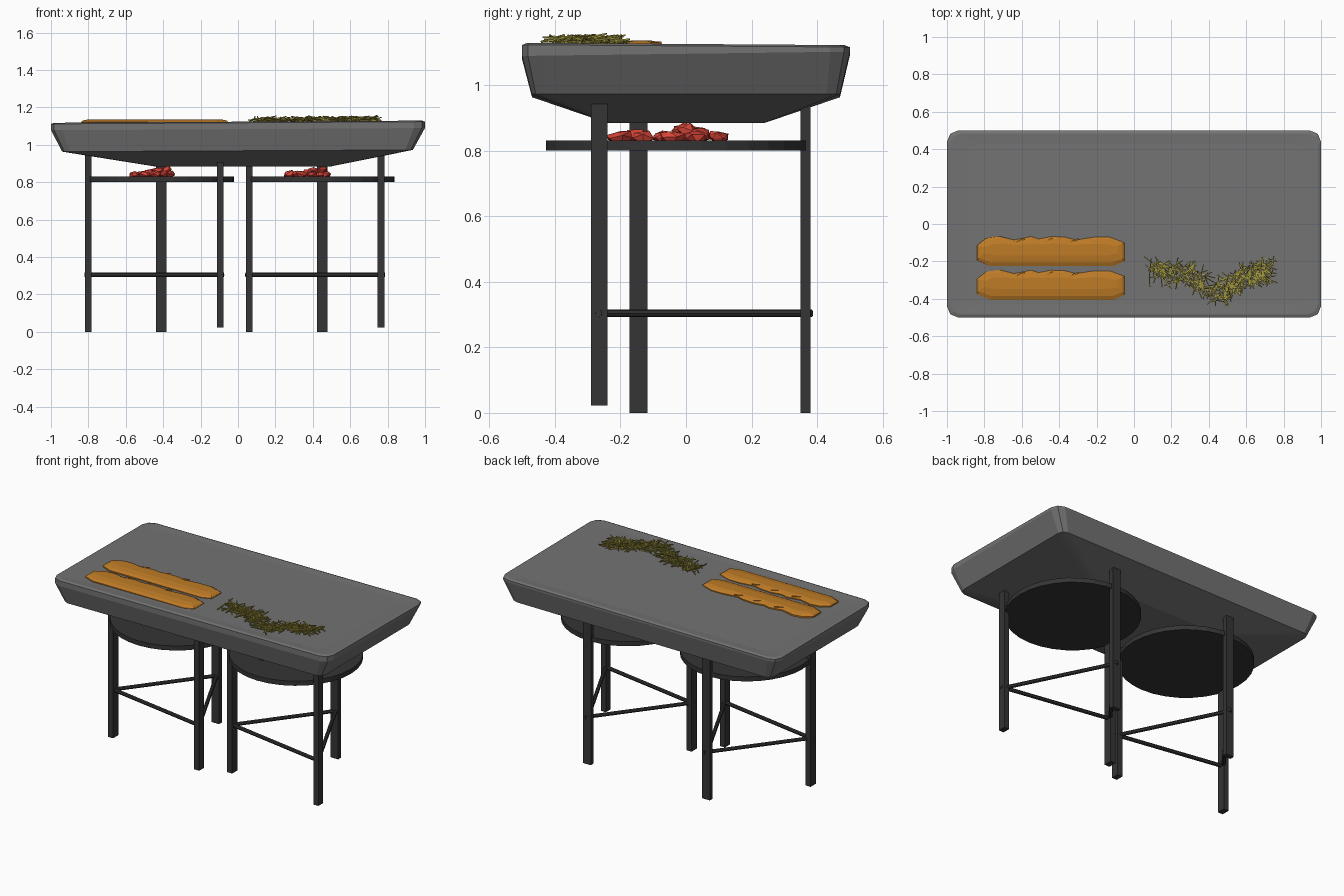
import bpy, bmesh, math, random
from mathutils import Vector, Matrix, Euler

if "Cube" in bpy.data.objects:
    bpy.data.objects.remove(bpy.data.objects["Cube"])

random.seed(7)


def mat(name, c):
    m = bpy.data.materials.new(name)
    m.diffuse_color = (*c, 1)
    m.use_nodes = True
    m.node_tree.nodes["Principled BSDF"].inputs["Base Color"].default_value = m.diffuse_color
    return m


STONE = mat("stone_grey", (0.17, 0.17, 0.17))
IRON = mat("iron", (0.035, 0.035, 0.035))
CRUST = mat("crust", (0.52, 0.2, 0.02))
STRAW = mat("straw", (0.36, 0.31, 0.05))
EMBER = mat("ember", (0.7, 0.06, 0.04))


def finish(bm, name, m):
    bmesh.ops.recalc_face_normals(bm, faces=bm.faces)
    me = bpy.data.meshes.new(name)
    bm.to_mesh(me)
    bm.free()
    me.materials.append(m)
    ob = bpy.data.objects.new(name, me)
    bpy.context.collection.objects.link(ob)
    return ob


def loft(bm, rings):
    rows = [[bm.verts.new(p) for p in r] for r in rings]
    n = len(rows[0])
    for a, b in zip(rows, rows[1:]):
        for i in range(n):
            bm.faces.new((a[i], a[(i + 1) % n], b[(i + 1) % n], b[i]))
    bm.faces.new(rows[0][::-1])
    bm.faces.new(rows[-1])


def box(bm, size, mtx):
    bmesh.ops.create_cube(bm, size=1, matrix=mtx @ Matrix.Diagonal((*size, 1)))


def top_z(x, y):
    # the slab top is very slightly tilted
    return 1.12 + 0.006 * x - 0.007 * y


def rounded(x0, x1, y0, y1, r, z, steps=2):
    pts = []
    for cx, cy, a0 in ((x1 - r, y1 - r, 0), (x0 + r, y1 - r, 90),
                       (x0 + r, y0 + r, 180), (x1 - r, y0 + r, 270)):
        for k in range(steps + 1):
            a = math.radians(a0 + 90 * k / steps)
            x, y = cx + r * math.cos(a), cy + r * math.sin(a)
            pts.append((x, y, z(x, y) if callable(z) else z))
    return pts


# stone slab, tapering underneath
bm = bmesh.new()
loft(bm, [
    rounded(-0.45, 0.5, -0.24, 0.24, 0.03, 0.885),
    rounded(-0.94, 0.935, -0.47, 0.47, 0.04, lambda x, y: 0.968 + 0.005 * x),
    rounded(-1, 1, -0.5, 0.5, 0.06, lambda x, y: top_z(x, y) - 0.03 + 0.02 * y),
    rounded(-1, 1, -0.5, 0.5, 0.06, lambda x, y: top_z(x, y) - 0.006),
    rounded(-0.985, 0.985, -0.485, 0.485, 0.06, top_z),
    rounded(-0.9, 0.9, -0.43, 0.43, 0.06, lambda x, y: top_z(x, y) - 0.004),
])
finish(bm, "stone_slab", STONE)


def brazier(tag, cx, coal_shift):
    c = Vector((cx, -0.03, 0))
    # round fire plate
    bm = bmesh.new()
    bmesh.ops.create_cone(bm, cap_ends=True, segments=32, radius1=0.398, radius2=0.398,
                          depth=0.03, matrix=Matrix.Translation(c + Vector((0, 0, 0.816))))
    finish(bm, tag + "_fire_plate", IRON)

    # three flat legs: offset x, y, width x, width y, bottom
    legs = [(-0.38, -0.115, 0.036, 0.054, 0), (0.01, 0.395, 0.056, 0.03, 0),
            (0.325, -0.235, 0.036, 0.05, 0.022)]
    bm = bmesh.new()
    for x, y, wx, wy, z0 in legs:
        box(bm, (wx, wy, 0.95 - z0),
            Matrix.Translation(c + Vector((x, y, (0.95 + z0) / 2))))
    finish(bm, tag + "_legs", IRON)

    # triangle of brace rods
    bm = bmesh.new()
    for i in range(3):
        a = c + Vector((legs[i][0], legs[i][1], 0.304))
        b = c + Vector((legs[(i + 1) % 3][0], legs[(i + 1) % 3][1], 0.304))
        d = b - a
        rot = d.to_track_quat('Z', 'Y').to_matrix().to_4x4()
        bmesh.ops.create_cone(bm, cap_ends=True, segments=8, radius1=0.012, radius2=0.012,
                              depth=d.length + 0.04,
                              matrix=Matrix.Translation((a + b) / 2) @ rot)
    finish(bm, tag + "_braces", IRON)

    # pile of faceted embers
    bm = bmesh.new()
    spots = [(-0.13, -0.12, 0), (-0.08, -0.17, 0), (-0.02, -0.1, 0), (-0.1, -0.03, 0),
             (-0.05, 0.04, 0), (0.02, -0.04, 0), (0.05, 0.06, 0), (0, 0.13, 0),
             (0.05, -0.01, 0), (-0.01, 0.02, 0.023), (0.04, 0.03, 0.026), (-0.03, 0.07, 0.01)]
    for x, y, z in spots:
        s = random.uniform(0.75, 1.1)
        m = (Matrix.Translation(c + Vector((x + coal_shift, y, 0.841 + z)))
             @ Matrix.Diagonal((1.25 * s, 1.25 * s, 0.7 * s, 1))
             @ Euler([random.uniform(0, 6) for _ in range(3)]).to_matrix().to_4x4())
        vs = bmesh.ops.create_icosphere(bm, subdivisions=1, radius=0.032, matrix=m)["verts"]
        for v in vs:
            v.co += Vector([random.uniform(-0.006, 0.006) for _ in range(3)])
    finish(bm, tag + "_embers", EMBER)


brazier("left", -0.42, 0)
brazier("right", 0.44, -0.03)

# two long loaves sunk into the slab, with a scalloped back edge
LOAF = [(-0.84, 0.03), (-0.77, 0.0), (-0.11, 0.0), (-0.05, 0.025), (-0.05, 0.125),
        (-0.13, 0.155), (-0.21, 0.155), (-0.31, 0.14), (-0.37, 0.155), (-0.44, 0.158),
        (-0.51, 0.145), (-0.55, 0.158), (-0.64, 0.14), (-0.72, 0.16), (-0.79, 0.15),
        (-0.84, 0.11)]
for name, y0 in (("front_loaf", -0.405), ("back_loaf", -0.225)):
    bm = bmesh.new()
    mid = (-0.445, 0.095)
    loft(bm, [[(mid[0] + (x - mid[0]) * s, y0 + mid[1] + (y - mid[1]) * t, z)
               for x, y in LOAF]
              for s, t, z in ((1, 1, 1.095), (1, 1, 1.121), (0.97, 0.8, 1.13), (0.9, 0.4, 1.136))])
    # diagonal score cuts
    for x in (-0.63, -0.48, -0.34):
        box(bm, (0.1, 0.008, 0.006), Matrix.Translation((x, y0 + 0.125, 1.13))
            @ Matrix.Rotation(0.45, 4, 'Z'))
    finish(bm, name, CRUST)

# scattered heap of thin straw sticks along a wavy band
BAND = [(0.1, -0.25), (0.3, -0.27), (0.46, -0.37), (0.6, -0.28), (0.73, -0.24)]
bm = bmesh.new()
for i in range(300):
    t = random.uniform(0, 3.999)
    k, f = int(t), t % 1
    x = BAND[k][0] * (1 - f) + BAND[k + 1][0] * f + random.uniform(-0.02, 0.02)
    y = BAND[k][1] * (1 - f) + BAND[k + 1][1] * f + random.uniform(-0.055, 0.055)
    m = (Matrix.Translation((x, y, top_z(x, y) + random.uniform(0.002, 0.022)))
         @ Euler((0, random.uniform(-0.25, 0.25), random.uniform(0, math.pi))).to_matrix().to_4x4())
    box(bm, (random.uniform(0.05, 0.1), 0.005, 0.005), m)
finish(bm, "straw_sticks", STRAW)
